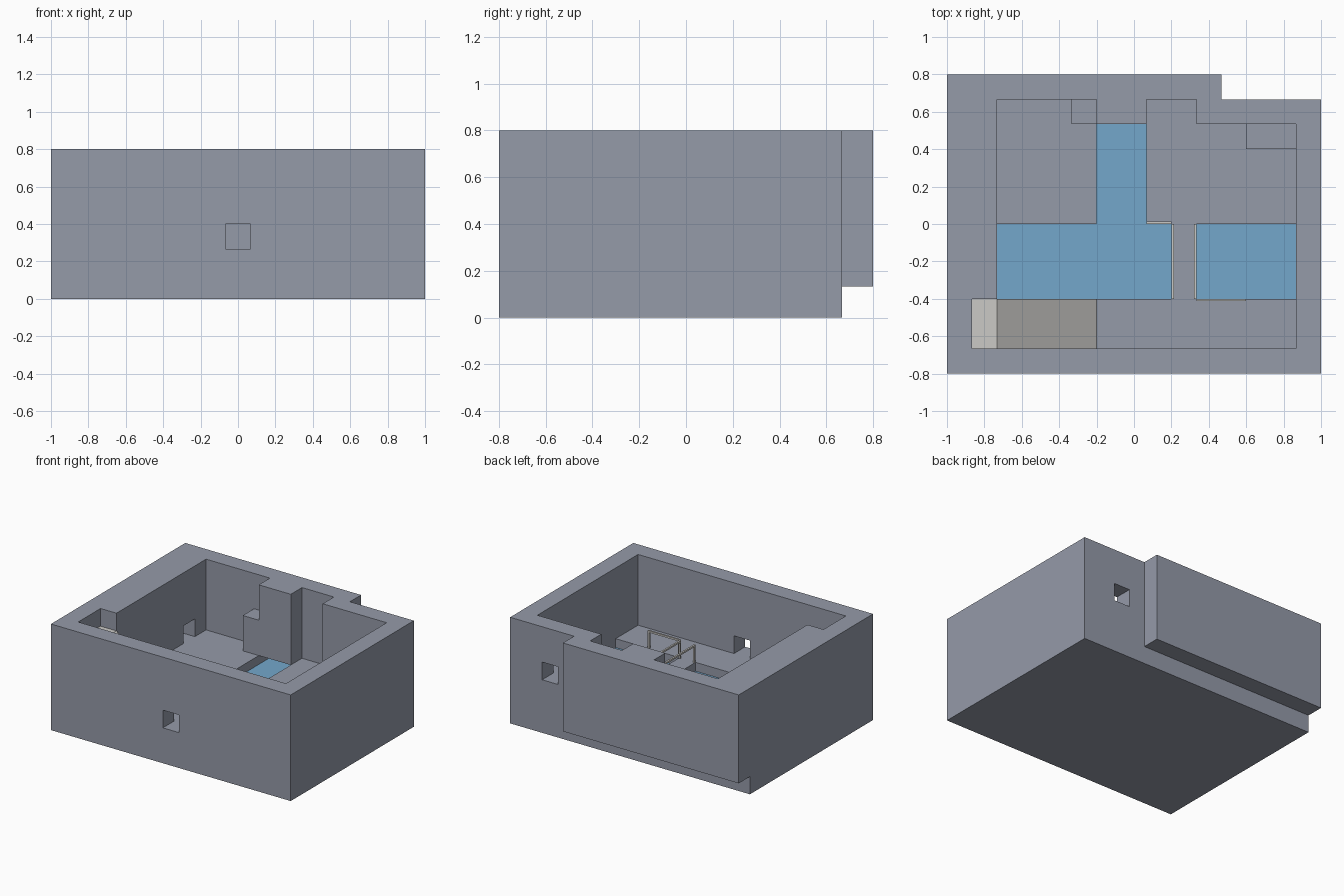
import bpy, bmesh
from mathutils import Vector

if "Cube" in bpy.data.objects:
    bpy.data.objects.remove(bpy.data.objects["Cube"])

U = 2 / 15          # block size; heights count in half blocks
NX, NY, NZ = 15, 12, 12


def material(name, col):
    m = bpy.data.materials.new(name)
    m.diffuse_color = (*col, 1)
    m.use_nodes = True
    m.node_tree.nodes["Principled BSDF"].inputs["Base Color"].default_value = m.diffuse_color
    return m


STONE = material("grey_stone", (0.30, 0.325, 0.395))
WATER = material("blue_water", (0.175, 0.39, 0.60))
PALE = material("pale_beige", (0.60, 0.59, 0.565))


def pos(x, y, z):
    return Vector((x * U - 1, y * U - 0.8, z * U / 2))


def finish(bm, name, mats):
    bmesh.ops.recalc_face_normals(bm, faces=bm.faces)
    me = bpy.data.meshes.new(name)
    bm.to_mesh(me)
    bm.free()
    for m in mats:
        me.materials.append(m)
    ob = bpy.data.objects.new(name, me)
    bpy.context.collection.objects.link(ob)
    return ob


# Building blocks: (filled, x0, x1, y0, y1, z0, z1), later ones win
blocks = [
    (1, 0, 15, 0, 11, 0, 12),    # main mass
    (1, 0, 11, 11, 12, 2, 12),   # rear overhang
    (0, 2, 14, 1, 10, 4, 12),    # room
    (0, 2, 6, 10, 11, 4, 12),    # rear left recess
    (0, 8, 10, 10, 11, 4, 12),   # rear middle recess
    (0, 1, 2, 1, 3, 10, 12),     # stair landing
    (0, 7, 8, 0, 1, 4, 6),       # front opening
    (0, 1, 2, 9, 10, 4, 6),      # left niche
    (0, 12, 13, 10, 11, 6, 8),   # rear opening
    (0, 2, 9, 3, 6, 3, 4),       # main pool
    (0, 6, 8, 6, 11, 3, 4),      # channel under the pier
    (0, 10, 14, 3, 6, 3, 4),     # right pool
    (1, 5, 6, 10, 11, 4, 8),     # corner block
    (1, 12, 14, 9, 10, 4, 6),    # bench
]
cells = set()
for fill, x0, x1, y0, y1, z0, z1 in blocks:
    box = {(x, y, z) for x in range(x0, x1) for y in range(y0, y1) for z in range(z0, z1)}
    cells = cells | box if fill else cells - box

# Shell: faces only between filled and empty cells
bm = bmesh.new()
verts = {}


def vert(c):
    if c not in verts:
        verts[c] = bm.verts.new(pos(*c))
    return verts[c]


for c in cells:
    for axis in range(3):
        for side in (0, 1):
            n = list(c)
            n[axis] += 2 * side - 1
            if tuple(n) in cells:
                continue
            a, b = [i for i in range(3) if i != axis]
            ring = []
            for da, db in ((0, 0), (1, 0), (1, 1), (0, 1)):
                p = list(c)
                p[axis] += side
                p[a] += da
                p[b] += db
                ring.append(vert(tuple(p)))
            f = bm.faces.new(ring)
            # pool bottoms are water, landing is pale
            if axis == 2 and side:
                f.material_index = {3: 1, 10: 2}.get(c[2] + 1, 0)
bmesh.ops.recalc_face_normals(bm, faces=bm.faces)
bmesh.ops.dissolve_limit(bm, angle_limit=0.01, verts=bm.verts, edges=bm.edges,
                         delimit={'MATERIAL'})
bmesh.ops.triangulate(bm, faces=[f for f in bm.faces if len(f.verts) > 4])
finish(bm, "stone_building", [STONE, WATER, PALE])

# Stair ramp from landing to floor
bm = bmesh.new()
profile = [(2, 10), (6, 4), (2, 4)]
base = bm.faces.new([bm.verts.new(pos(x, 1, z)) for x, z in profile])
ext = bmesh.ops.extrude_face_region(bm, geom=[base], use_keep_orig=True)
bmesh.ops.translate(bm, vec=(0, 2 * U, 0),
                    verts=[g for g in ext["geom"] if isinstance(g, bmesh.types.BMVert)])
finish(bm, "stair_ramp", [PALE])


def add_box(bm, lo, hi):
    r = bmesh.ops.create_cube(bm, size=1)["verts"]
    for v in r:
        v.co = Vector([(l + h) / 2 + k * (h - l) for l, h, k in zip(lo, hi, v.co)])


# Open railings beside the pools: start, end, side the rail sits on
T = 0.013
rails = [((8, 6), (9, 6), 1), ((9, 3), (9, 6), 1),
         ((10, 3), (10, 6), -1), ((10, 3), (12, 3), -1)]
for i, (s, e, side) in enumerate(rails):
    p, q = pos(*s, 4), pos(*e, 6)
    along = 0 if s[1] == e[1] else 1
    across = 1 - along
    lo, hi = list(p), list(q)
    lo[across], hi[across] = sorted((p[across], p[across] + side * T))
    bm = bmesh.new()
    top = lo[:]
    top[2] = hi[2] - T
    add_box(bm, top, hi)
    n = e[along] - s[along]
    for k in (0, n):
        a, b = lo[:], hi[:]
        a[along] = lo[along] + k * U - (T if k else 0)
        b[along] = a[along] + T
        b[2] = hi[2] - T
        add_box(bm, a, b)
    finish(bm, f"railing_{i + 1}", [PALE])
